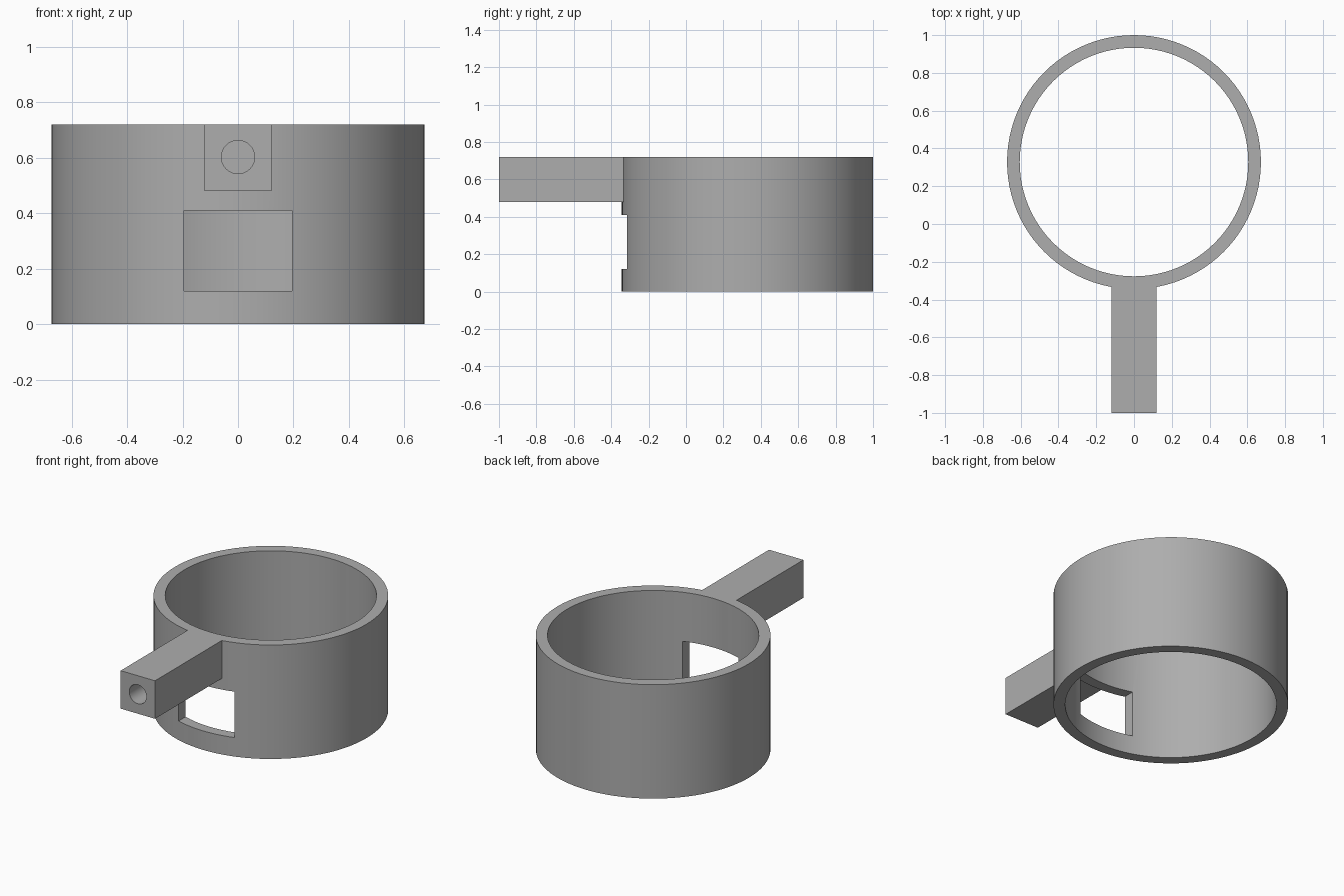
import bpy
import math

cube = bpy.data.objects.get("Cube")
if cube:
    bpy.data.objects.remove(cube, do_unlink=True)

CENTRE_Y = 0.328
OUTER_R, INNER_R = 0.672, 0.605
HEIGHT = 0.72

grey = bpy.data.materials.new("plain grey")
grey.use_nodes = True
colour = (0.42, 0.42, 0.42, 1)
grey.diffuse_color = colour
grey.node_tree.nodes["Principled BSDF"].inputs["Base Color"].default_value = colour


def cylinder(name, radius, depth, location, sides=96, rotation=(0, 0, 0)):
    bpy.ops.mesh.primitive_cylinder_add(vertices=sides, radius=radius, depth=depth,
                                        location=location, rotation=rotation)
    obj = bpy.context.object
    obj.name = name
    obj.data.materials.append(grey)
    return obj


def box(name, low, high):
    centre = [(a + b) / 2 for a, b in zip(low, high)]
    bpy.ops.mesh.primitive_cube_add(size=1, location=centre)
    obj = bpy.context.object
    obj.name = name
    obj.scale = [b - a for a, b in zip(low, high)]
    bpy.ops.object.transform_apply(location=False, rotation=False, scale=True)
    obj.data.materials.append(grey)
    return obj


def combine(target, tool, operation):
    bpy.context.view_layer.objects.active = target
    mod = target.modifiers.new(operation.lower(), 'BOOLEAN')
    mod.operation = operation
    mod.solver = 'EXACT'
    mod.object = tool
    bpy.ops.object.modifier_apply(modifier=mod.name)
    bpy.data.objects.remove(tool, do_unlink=True)


# Ring body with the square handle merged flush at its top
body = cylinder("ring_with_handle", OUTER_R, HEIGHT, (0, CENTRE_Y, HEIGHT / 2))
handle = box("handle", (-0.12, -1, 0.48), (0.12, -0.3, HEIGHT))
combine(body, handle, 'UNION')

# Open bore through the ring
bore = cylinder("bore_cutter", INNER_R, 2, (0, CENTRE_Y, HEIGHT / 2))
combine(body, bore, 'DIFFERENCE')

# Rectangular window under the handle
window = box("window_cutter", (-0.195, -0.6, 0.12), (0.195, 0.2, 0.41))
combine(body, window, 'DIFFERENCE')

# Blind round hole along the handle
hole = cylinder("hole_cutter", 0.06, 0.75, (0, -0.72, 0.603), 48,
                (math.pi / 2, 0, 0))
combine(body, hole, 'DIFFERENCE')

# Smooth curved walls, crisp edges
bpy.ops.object.select_all(action='DESELECT')
body.select_set(True)
bpy.context.view_layer.objects.active = body
bpy.ops.object.shade_smooth_by_angle(angle=math.radians(30))
